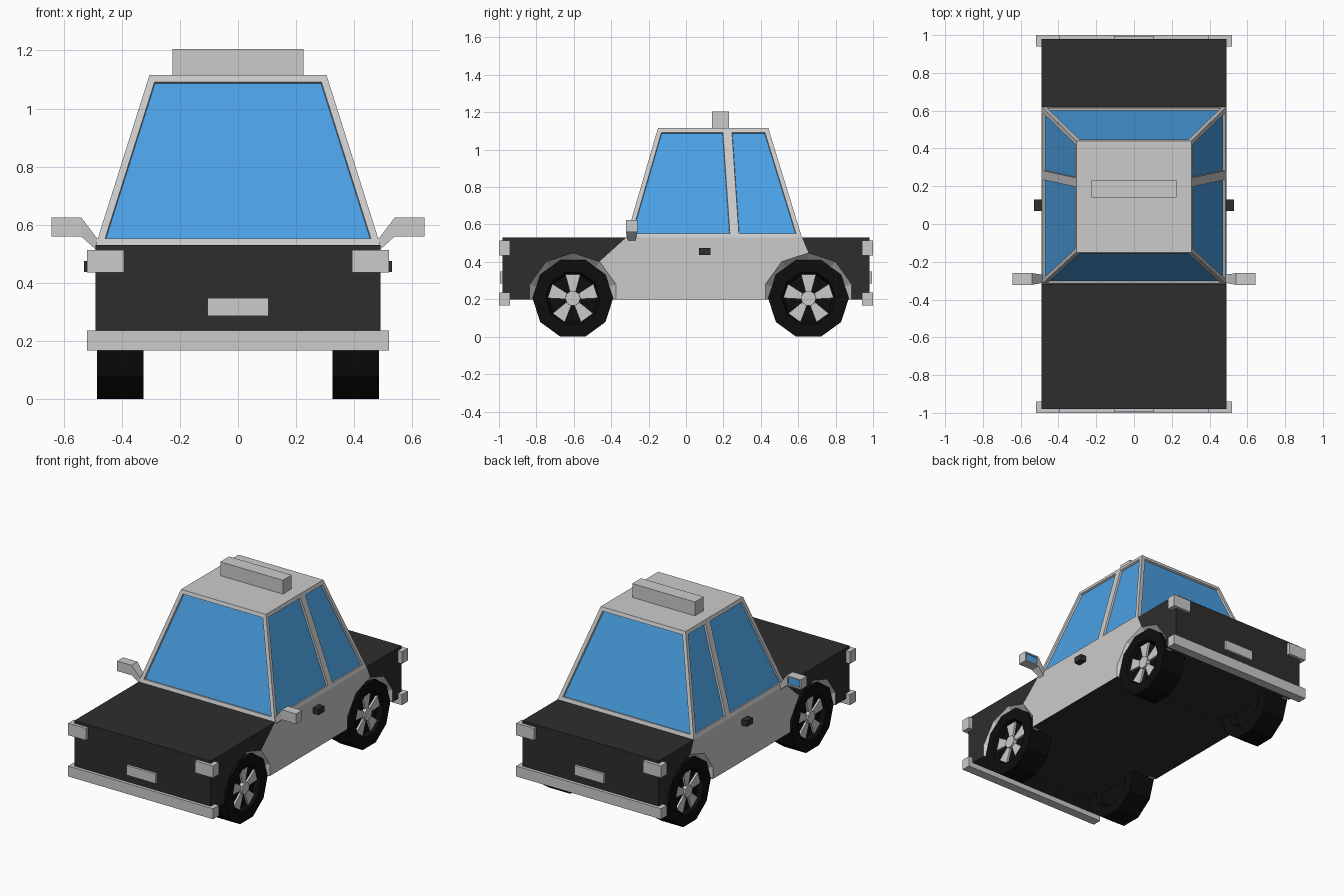
import bpy, bmesh
from math import sin, cos, pi, radians

if "Cube" in bpy.data.objects:
    bpy.data.objects.remove(bpy.data.objects["Cube"])


def material(name, rgb):
    m = bpy.data.materials.new(name)
    m.diffuse_color = (*rgb, 1)
    m.use_nodes = True
    m.node_tree.nodes["Principled BSDF"].inputs["Base Color"].default_value = m.diffuse_color
    return m


DARK = material("dark_paint", (0.027, 0.027, 0.027))
BLACK = material("rubber", (0.004, 0.004, 0.004))
GLASS = material("glass", (0.07, 0.36, 0.79))
GREY = material("grey_paint", (0.8, 0.8, 0.8))


def finish(name, bm, mats=(), mirror=False):
    bmesh.ops.recalc_face_normals(bm, faces=bm.faces)
    me = bpy.data.meshes.new(name)
    bm.to_mesh(me)
    bm.free()
    for m in mats:
        me.materials.append(m)
    ob = bpy.data.objects.new(name, me)
    bpy.context.collection.objects.link(ob)
    if mirror:
        ob.modifiers.new("mirror", 'MIRROR').use_mirror_merge = False
    return ob


def loft(bm, rings, caps=True):
    """Bridge a list of equal-length point rings into a solid."""
    vs = [[bm.verts.new(p) for p in r] for r in rings]
    n = len(rings[0])
    for a, b in zip(vs, vs[1:]):
        for i in range(n):
            j = (i + 1) % n
            bm.faces.new((a[i], a[j], b[j], b[i]))
    if caps:
        bm.faces.new(vs[0])
        bm.faces.new(vs[-1])
    return vs


def slab(bm, profile, x0, x1):
    """Extrude a (y, z) profile along x."""
    loft(bm, [[(x, y, z) for y, z in profile] for x in (x0, x1)])


def box(name, x, y, z, mats=(), mirror=False):
    bm = bmesh.new()
    slab(bm, [(y[0], z[0]), (y[1], z[0]), (y[1], z[1]), (y[0], z[1])], *x)
    return finish(name, bm, mats, mirror)


AXLES = {"front": -0.605, "rear": 0.655}
WZ, FLOOR, DECK, W = 0.205, 0.2, 0.53, 0.49


def arch(cy, r, angles):
    return [(cy + r * cos(radians(a)), WZ + r * sin(radians(a))) for a in angles]


def foot(cy, r, s):
    return (cy + s * r * cos(radians(18)), FLOOR)


R = 0.243
f, b = AXLES["front"], AXLES["rear"]

# Body: dark nose and tail around the wheel arches, grey door section
nose = [(-0.98, FLOOR), (-0.98, DECK), (-0.32, DECK)] + arch(f, R, (54, 90, 126, 162)) + [foot(f, R, -1)]
tail = [(0.98, FLOOR), (0.98, DECK), (0.62, DECK)] + arch(b, R, (90, 54, 18)) + [foot(b, R, 1)]
doors = ([(-0.32, DECK)] + arch(f, R, (54, 18)) + [foot(f, R, 1), foot(b, R, -1)]
         + arch(b, R, (162, 126, 90)) + [(0.62, DECK)])
for name, prof in (("hood_body", nose), ("trunk_body", tail)):
    bm = bmesh.new()
    slab(bm, prof, -W, W)
    finish(name, bm, [DARK])
bm = bmesh.new()
slab(bm, doors, -W, W)
bm.normal_update()
for face in bm.faces:
    face.material_index = 0 if abs(face.normal.x) > 0.5 else 1
finish("door_section", bm, [GREY, DARK])
box("underbody", (-0.44, 0.44), (-0.96, 0.96), (0.201, 0.52), [DARK])

# Chamfered wheel arch trims
for end, cy in AXLES.items():
    def rim(r):
        return [foot(cy, r, 1)] + arch(cy, r, (18, 54, 90, 126, 162)) + [foot(cy, r, -1)]
    bm = bmesh.new()
    loft(bm, [[(W, *o), (0.44, *i), (0.44, *o)] for o, i in zip(rim(R), rim(0.195))])
    finish(end + "_arch_trim", bm, [GREY], True)

# Cabin: frustum with inset recessed windows, side split by a pillar
bm = bmesh.new()
levels = []
for z, x, y0, yp, y1 in ((DECK, W, -0.32, 0.26, 0.62), (1.115, 0.305, -0.15, 0.22, 0.44)):
    levels.append([(-x, y0, z), (x, y0, z), (x, yp, z), (x, y1, z), (-x, y1, z), (-x, yp, z)])
loft(bm, levels)
bmesh.ops.recalc_face_normals(bm, faces=bm.faces)
panes = [fc for fc in bm.faces if len(fc.verts) == 4]
bmesh.ops.inset_individual(bm, faces=panes, thickness=0.024, use_even_offset=True)
bmesh.ops.inset_individual(bm, faces=panes, thickness=0.002, depth=-0.012, use_even_offset=True)
for fc in panes:
    fc.material_index = 1
finish("cabin", bm, [GREY, GLASS])

# Roof sign
box("roof_sign", (-0.225, 0.225), (0.14, 0.23), (1.11, 1.205))

# Bumpers, lamps and plates on both ends
for end, s in (("front", -1), ("rear", 1)):
    box(end + "_bumper", (-0.52, 0.52), (s * 0.94, s * 1.0), (0.167, 0.235))
    box(end + "_lamp", (0.392, 0.52), (s * 0.94, s * 1.0), (0.435, 0.513), mirror=True)
    box(end + "_plate", (-0.105, 0.105), (s * 0.97, s * 0.995), (0.285, 0.348))

# Door handles
box("door_handle", (0.48, 0.53), (0.07, 0.13), (0.437, 0.475), [DARK], True)

# Side mirrors: tapered arm and housing with glass facing back
bm = bmesh.new()
loft(bm, [[(x, y0, z0), (x, y1, z0), (x2, y1, z1), (x2, y0, z1)] for x, x2, y0, y1, z0, z1 in (
    (0.49, 0.475, -0.31, -0.27, 0.515, 0.54),
    (0.54, 0.54, -0.322, -0.26, 0.56, 0.625),
    (0.643, 0.643, -0.322, -0.26, 0.56, 0.625))])
bmesh.ops.recalc_face_normals(bm, faces=bm.faces)
back = [fc for fc in bm.faces if fc.normal.y > 0.99 and fc.calc_center_median().x > 0.56]
bmesh.ops.inset_individual(bm, faces=back, thickness=0.012)
bmesh.ops.inset_individual(bm, faces=back, thickness=0.001, depth=-0.008)
for fc in back:
    fc.material_index = 1
finish("side_mirror", bm, [GREY, GLASS], True)


# Wheels: ten-sided tyre with a recessed face, five flared spokes and a hub
def ring(cy, x, r, n=10):
    return [(x, cy + r * cos(2 * pi * i / n), WZ + r * sin(2 * pi * i / n)) for i in range(n)]


for end, cy in AXLES.items():
    bm = bmesh.new()
    loft(bm, [ring(cy, x, r) for x, r in (
        (0.355, 0.13), (0.325, 0.145), (0.325, 0.2155), (0.485, 0.2155), (0.485, 0.145), (0.455, 0.13))])
    finish(end + "_tyre", bm, [BLACK], True)

    bm = bmesh.new()
    loft(bm, [ring(cy, 0.45, 0.042), ring(cy, 0.478, 0.04)])
    for k in range(5):
        a = pi / 2 + k * 2 * pi / 5
        prof = [(cy + r * cos(a) - w * sin(a), WZ + r * sin(a) + w * cos(a))
                for r, w in ((0.03, -0.014), (0.128, -0.04), (0.128, 0.04), (0.03, 0.014))]
        slab(bm, prof, 0.45, 0.468)
    finish(end + "_wheel_spokes", bm, [GREY], True)
